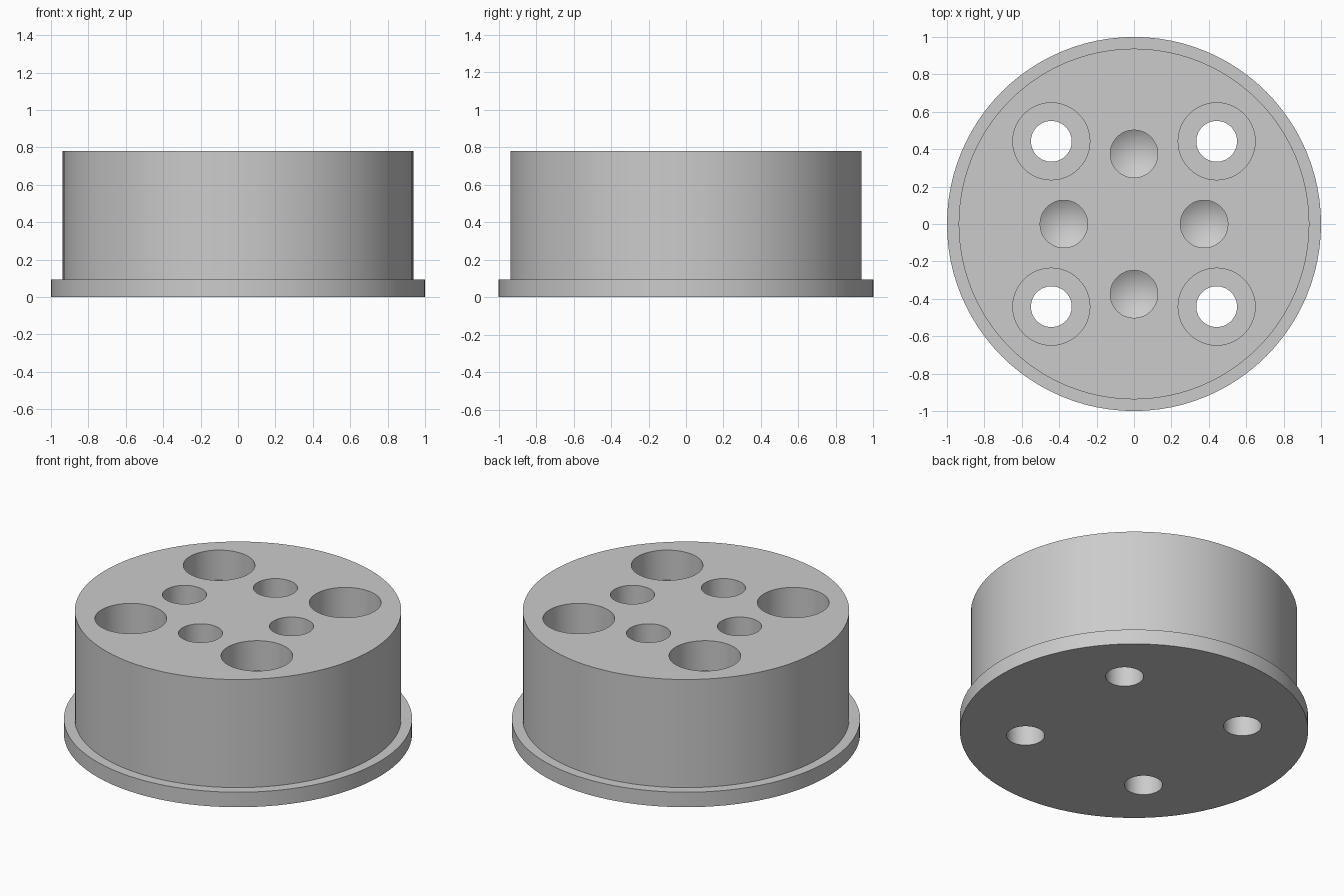
import bpy, bmesh, math

cube = bpy.data.objects.get("Cube")
if cube:
    bpy.data.objects.remove(cube, do_unlink=True)

TOP = 0.78


def lathe(bm, profile, centre, sides):
    """Revolve (radius, z) points, bottom to top, into a closed solid."""
    cx, cy = centre
    rings = []
    for r, z in profile:
        if r == 0:
            rings.append([bm.verts.new((cx, cy, z))] * sides)
        else:
            angles = [math.tau * i / sides for i in range(sides)]
            rings.append([bm.verts.new((cx + r * math.cos(a), cy + r * math.sin(a), z))
                          for a in angles])
    for low, high in zip(rings, rings[1:]):
        for i in range(sides):
            j = (i + 1) % sides
            corners = list(dict.fromkeys((low[i], low[j], high[j], high[i])))
            bm.faces.new(corners)
    if profile[0][0]:
        bm.faces.new(rings[0][::-1])
    bm.faces.new(rings[-1])


def make_object(name, bm):
    bmesh.ops.recalc_face_normals(bm, faces=bm.faces)
    mesh = bpy.data.meshes.new(name)
    bm.to_mesh(mesh)
    bm.free()
    obj = bpy.data.objects.new(name, mesh)
    bpy.context.collection.objects.link(obj)
    return obj


# Round body with a thin flange at the foot
bm = bmesh.new()
lathe(bm, [(1, 0), (1, 0.095), (0.9375, 0.095), (0.9375, TOP)], (0, 0), 96)
body = make_object("flanged_body", bm)

# Cutter for every hole
bm = bmesh.new()
over = TOP + 0.1
for sx in (-1, 1):
    for sy in (-1, 1):
        # Counterbored through hole
        floor = TOP - 0.19
        lathe(bm, [(0.109, -0.1), (0.109, floor), (0.206, floor), (0.206, over)],
              (sx * 0.442, sy * 0.442), 48)
for k in range(4):
    # Blind hole with a conical drill tip
    a = k * math.pi / 2
    lathe(bm, [(0, 0.2), (0.127, 0.28), (0.127, over)],
          (0.375 * math.cos(a), 0.375 * math.sin(a)), 48)
cutter = make_object("hole_cutter", bm)
cutter.hide_render = True

# Cut the holes
cut = body.modifiers.new("holes", "BOOLEAN")
cut.operation = "DIFFERENCE"
cut.solver = "EXACT"
cut.object = cutter
bpy.ops.object.select_all(action="DESELECT")
bpy.context.view_layer.objects.active = body
body.select_set(True)
bpy.ops.object.modifier_apply(modifier=cut.name)
bpy.data.objects.remove(cutter, do_unlink=True)
bpy.ops.object.shade_smooth_by_angle(angle=math.radians(20))

# Plain grey
grey = bpy.data.materials.new("grey")
grey.use_nodes = True
colour = (0.6, 0.6, 0.6, 1)
grey.diffuse_color = colour
grey.node_tree.nodes["Principled BSDF"].inputs["Base Color"].default_value = colour
body.data.materials.clear()
body.data.materials.append(grey)
